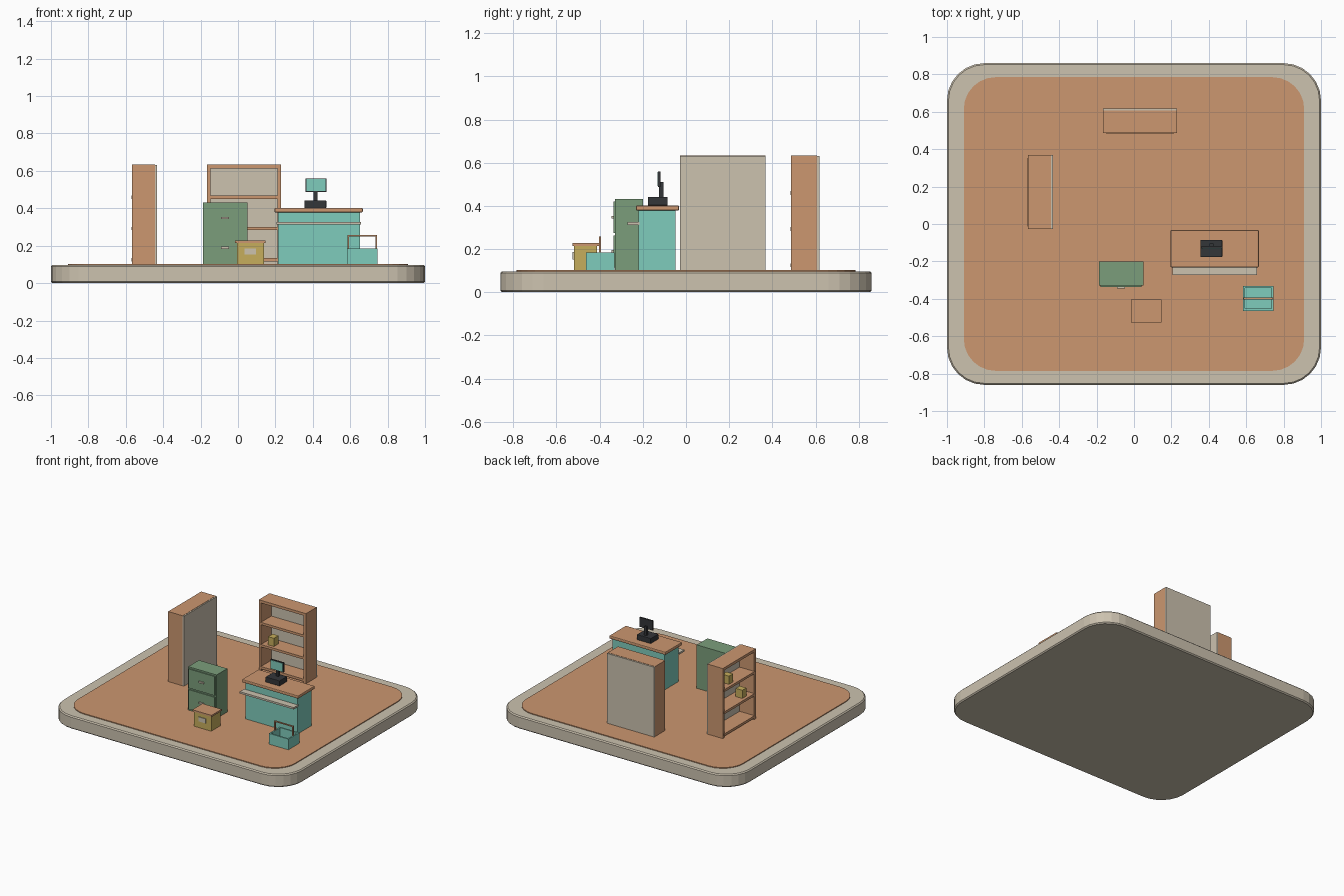
import bpy, bmesh, math

if "Cube" in bpy.data.objects:
    bpy.data.objects.remove(bpy.data.objects["Cube"])


def material(name, rgb):
    m = bpy.data.materials.new(name)
    lin = [((c / 255 + 0.055) / 1.055) ** 2.4 for c in rgb]
    m.diffuse_color = (*lin, 1)
    m.use_nodes = True
    m.node_tree.nodes["Principled BSDF"].inputs["Base Color"].default_value = m.diffuse_color
    return m


WOOD = material("warm_wood", (204, 151, 112))
STONE = material("pale_stone", (204, 194, 175))
TEAL = material("teal", (127, 204, 188))
GREEN = material("sage_green", (123, 158, 123))
YELLOW = material("mustard", (198, 174, 92))
BLACK = material("charcoal", (52, 54, 57))


def make(name, bm, mat, bevel=0):
    if bevel:
        bmesh.ops.bevel(bm, geom=bm.edges[:], offset=bevel, segments=2,
                        profile=0.5, affect='EDGES')
    bmesh.ops.recalc_face_normals(bm, faces=bm.faces[:])
    me = bpy.data.meshes.new(name)
    bm.to_mesh(me)
    bm.free()
    me.materials.append(mat)
    ob = bpy.data.objects.new(name, me)
    bpy.context.collection.objects.link(ob)
    return ob


def box(name, x, y, z, mat, bevel=0):
    """Box from (min, max) ranges on each axis."""
    bm = bmesh.new()
    bmesh.ops.create_cube(bm, size=1)
    for v in bm.verts:
        v.co = [r[0] + (c + 0.5) * (r[1] - r[0]) for c, r in zip(v.co, (x, y, z))]
    return make(name, bm, mat, bevel)


def slab(name, hx, hy, r, z0, z1, mat, chamfer=0, seg=6):
    """Rounded rectangle plate with chamfered rims."""
    bm = bmesh.new()
    levels = [(z0, 0), (z1, 0)]
    if chamfer:
        levels = [(z0, chamfer), (z0 + chamfer, 0), (z1 - chamfer, 0), (z1, chamfer)]
    rings = []
    for z, inset in levels:
        ring = []
        for q, (sx, sy) in enumerate(((1, 1), (-1, 1), (-1, -1), (1, -1))):
            for i in range(seg + 1):
                a = math.pi / 2 * (q + i / seg)
                ring.append(bm.verts.new((sx * (hx - r) + (r - inset) * math.cos(a),
                                          sy * (hy - r) + (r - inset) * math.sin(a), z)))
        rings.append(ring)
    n = len(rings[0])
    for a, b in zip(rings, rings[1:]):
        for i in range(n):
            bm.faces.new((a[i], a[(i + 1) % n], b[(i + 1) % n], b[i]))
    bm.faces.new(rings[0][::-1])
    bm.faces.new(rings[-1])
    return make(name, bm, mat)


# Base and floor
slab("base", 1.0, 0.86, 0.2, 0, 0.097, STONE, 0.008)
slab("floor", 0.91, 0.785, 0.17, 0.09, 0.103, WOOD)
F = 0.1


# Bookshelves, built facing -y about the origin and then placed
def bookshelf(name, loc, turn, goods):
    hw, hd = 0.198, 0.066
    parts = []
    for side, s in (("left", -1), ("right", 1)):
        xs = sorted((s * hw, s * (hw - 0.02)))
        parts.append(box(f"{name}_{side}_side", xs, (-hd, hd - 0.01), (F, 0.632), WOOD))
    parts.append(box(f"{name}_back", (-hw, hw), (hd - 0.01, hd), (F, 0.632), STONE))
    for i, z in enumerate((0.125, 0.292, 0.46)):
        parts.append(box(f"{name}_board_{i + 1}", (-hw + 0.015, hw - 0.015),
                         (-hd - 0.003, hd - 0.008), (z - 0.009, z + 0.009), WOOD))
    parts.append(box(f"{name}_top", (-hw, hw), (-hd, hd - 0.01), (0.614, 0.634), WOOD))
    for i, (x, z) in enumerate(goods):
        parts.append(box(f"{name}_goods_{i + 1}", (x - 0.024, x + 0.024),
                         (-0.045, 0.01), (z, z + 0.062), YELLOW))
    for p in parts:
        p.location = (*loc, 0)
        p.rotation_euler.z = turn


bookshelf("rear_shelf", (0.032, 0.552), 0, [(-0.11, 0.301)])
bookshelf("side_shelf", (-0.5, 0.17), -math.pi / 2, [(-0.07, 0.469), (0.09, 0.301)])

# Filing cabinet with two drawers
box("cabinet_body", (-0.188, 0.05), (-0.328, -0.2), (F, 0.432), GREEN)
for i, (z0, z1) in enumerate(((0.115, 0.263), (0.275, 0.42))):
    zc = (z0 + z1) / 2
    box(f"drawer_{i + 1}", (-0.178, 0.04), (-0.336, -0.327), (z0, z1), GREEN)
    box(f"drawer_handle_{i + 1}", (-0.09, -0.048), (-0.346, -0.335),
        (zc - 0.006, zc + 0.006), STONE)

# Counter
box("counter_body", (0.215, 0.652), (-0.22, -0.048), (F, 0.382), TEAL)
box("counter_top", (0.195, 0.667), (-0.232, -0.032), (0.378, 0.402), WOOD, 0.006)
box("counter_ledge", (0.205, 0.658), (-0.272, -0.215), (0.312, 0.326), STONE)

# Till on the counter
box("till_base", (0.355, 0.472), (-0.177, -0.085), (0.402, 0.442), BLACK, 0.003)
box("till_stand", (0.405, 0.424), (-0.124, -0.105), (0.44, 0.51), BLACK)
box("till_monitor", (0.362, 0.472), (-0.13, -0.118), (0.488, 0.56), BLACK)
box("till_screen", (0.366, 0.468), (-0.133, -0.129), (0.492, 0.556), TEAL)

# Storage crate with lid and label
box("crate_body", (-0.006, 0.14), (-0.52, -0.412), (F, 0.217), YELLOW)
box("crate_lid", (-0.015, 0.146), (-0.526, -0.403), (0.214, 0.227), WOOD)
box("crate_label", (0.035, 0.096), (-0.525, -0.519), (0.152, 0.186), STONE)

# Open basket with handle
X, Y, T = (0.583, 0.747), (-0.464, -0.332), 0.011
box("basket_bottom", X, Y, (F, 0.115), TEAL)
box("basket_left", (X[0], X[0] + T), Y, (F, 0.184), TEAL)
box("basket_right", (X[1] - T, X[1]), Y, (F, 0.184), TEAL)
box("basket_front", X, (Y[0], Y[0] + T), (F, 0.184), TEAL)
box("basket_back", X, (Y[1] - T, Y[1]), (F, 0.184), TEAL)
for side, x in (("left", 0.586), ("right", 0.736)):
    box(f"handle_{side}", (x, x + 0.008), (-0.403, -0.394), (0.17, 0.258), WOOD)
box("handle_grip", (0.586, 0.744), (-0.403, -0.394), (0.25, 0.258), WOOD)
